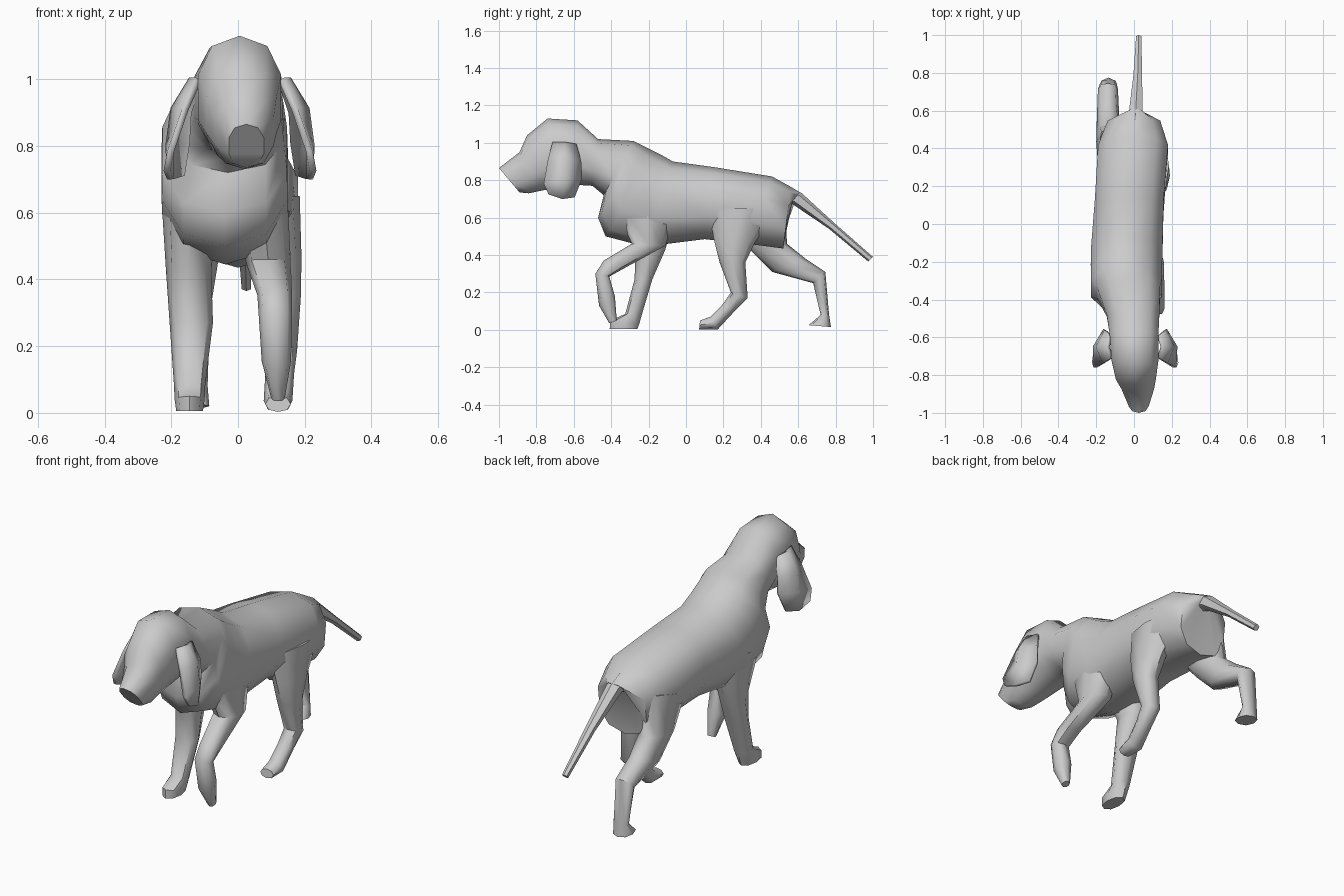
import bpy, bmesh, math


def finish(bm, name, angle=50):
    bmesh.ops.recalc_face_normals(bm, faces=bm.faces)
    me = bpy.data.meshes.new(name)
    bm.to_mesh(me)
    bm.free()
    me.shade_smooth()
    me.set_sharp_from_angle(angle=math.radians(angle))
    ob = bpy.data.objects.new(name, me)
    bpy.context.collection.objects.link(ob)
    return ob


def spow(v, e):
    return math.copysign(abs(v) ** e, v)


def loft(name, rings, sides=8, e=0.9):
    """Each ring: (y, z) of one edge, (y, z) of the opposite edge, x centre, half width."""
    bm = bmesh.new()
    loops = []
    for (ya, za), (yb, zb), xc, w in rings:
        loop = []
        for i in range(sides):
            t = 2 * math.pi * i / sides
            c, s = spow(math.cos(t), e), spow(math.sin(t), e)
            loop.append(bm.verts.new((xc + w * s,
                                      (ya + yb) / 2 + c * (ya - yb) / 2,
                                      (za + zb) / 2 + c * (za - zb) / 2)))
        loops.append(loop)
    for a, b in zip(loops, loops[1:]):
        for i in range(sides):
            j = (i + 1) % sides
            bm.faces.new((a[i], a[j], b[j], b[i]))
    bm.faces.new(loops[0])
    bm.faces.new(loops[-1])
    return finish(bm, name)


# Head, neck, trunk and rump: top edge, bottom edge
loft("body", [
    ((-1.0, .865), (-.89, .735), .025, .055),
    ((-.89, .95), (-.84, .73), .02, .09),
    ((-.85, 1.04), (-.77, .745), .01, .11),
    ((-.74, 1.13), (-.68, .76), .005, .13),
    ((-.58, 1.12), (-.58, .775), 0, .135),
    ((-.47, 1.02), (-.50, .77), -.005, .145),
    ((-.28, 1.01), (-.44, .72), -.03, .175),
    ((-.21, .975), (-.47, .60), -.04, .195),
    ((-.14, .94), (-.43, .50), -.04, .197),
    ((-.07, .90), (-.22, .445), -.038, .197),
    ((.15, .87), (.10, .485), -.025, .19),
    ((.46, .82), (.33, .46), -.005, .193),
    ((.56, .765), (.52, .435), 0, .145),
    ((.61, .735), (.555, .68), .008, .045),
], sides=10, e=0.85)

# Tail
loft("tail", [
    ((.55, .77), (.52, .66), .005, .055),
    ((.62, .73), (.565, .675), .01, .04),
    ((.80, .565), (.765, .54), .02, .026),
    ((1.0, .39), (.975, .365), .025, .016),
], sides=6)

# Legs: front edge, back edge
legs = {
    "front_leg_raised": [
        ((-.36, .62), (-.05, .62), .075, .075),
        ((-.29, .46), (-.11, .45), .09, .068),
        ((-.44, .37), (-.32, .335), .11, .052),
        ((-.485, .30), (-.41, .285), .112, .05),
        ((-.465, .13), (-.38, .18), .115, .044),
        ((-.41, .035), (-.37, .05), .12, .02),
    ],
    "front_leg_planted": [
        ((-.38, .65), (-.05, .65), -.14, .09),
        ((-.27, .43), (-.11, .43), -.148, .068),
        ((-.275, .27), (-.18, .27), -.14, .065),
        ((-.325, .085), (-.235, .085), -.145, .047),
        ((-.405, .05), (-.25, .03), -.145, .045),
        ((-.408, .005), (-.26, .005), -.145, .04),
    ],
    "hind_leg_forward": [
        ((.12, .65), (.50, .65), .105, .08),
        ((.15, .48), (.37, .47), .125, .065),
        ((.18, .36), (.317, .36), .133, .056),
        ((.24, .20), (.33, .17), .13, .047),
        ((.195, .135), (.26, .10), .125, .043),
        ((.13, .07), (.17, .003), .12, .043),
        ((.075, .05), (.07, .003), .12, .038),
    ],
    "hind_leg_back": [
        ((.20, .60), (.53, .68), -.11, .085),
        ((.33, .44), (.54, .46), -.13, .07),
        ((.46, .31), (.64, .38), -.137, .06),
        ((.68, .25), (.745, .31), -.138, .053),
        ((.72, .08), (.765, .08), -.136, .045),
        ((.655, .025), (.775, .015), -.136, .05),
    ],
}
for name, rings in legs.items():
    loft(name, rings)

# Hanging ears: rows from root to tip, columns front to back
ear_rows = [
    [(.13, -.71, 1.0), (.15, -.65, 1.0), (.13, -.59, .99)],
    [(.17, -.735, .91), (.205, -.65, .91), (.16, -.565, .90)],
    [(.215, -.76, .78), (.22, -.65, .80), (.165, -.56, .81)],
    [(.225, -.735, .725), (.215, -.66, .70), (.18, -.60, .71)],
]
for side, sx, shift in (("right", 1, 0), ("left", -1, .012)):
    bm = bmesh.new()
    grid = [[bm.verts.new((sx * (x - shift), y, z)) for x, y, z in row] for row in ear_rows]
    for a, b in zip(grid, grid[1:]):
        for i in range(2):
            bm.faces.new((a[i], a[i + 1], b[i + 1], b[i]))
    ear = finish(bm, "ear_" + side)
    mod = ear.modifiers.new("thickness", "SOLIDIFY")
    mod.thickness = .02
    mod.offset = 0
